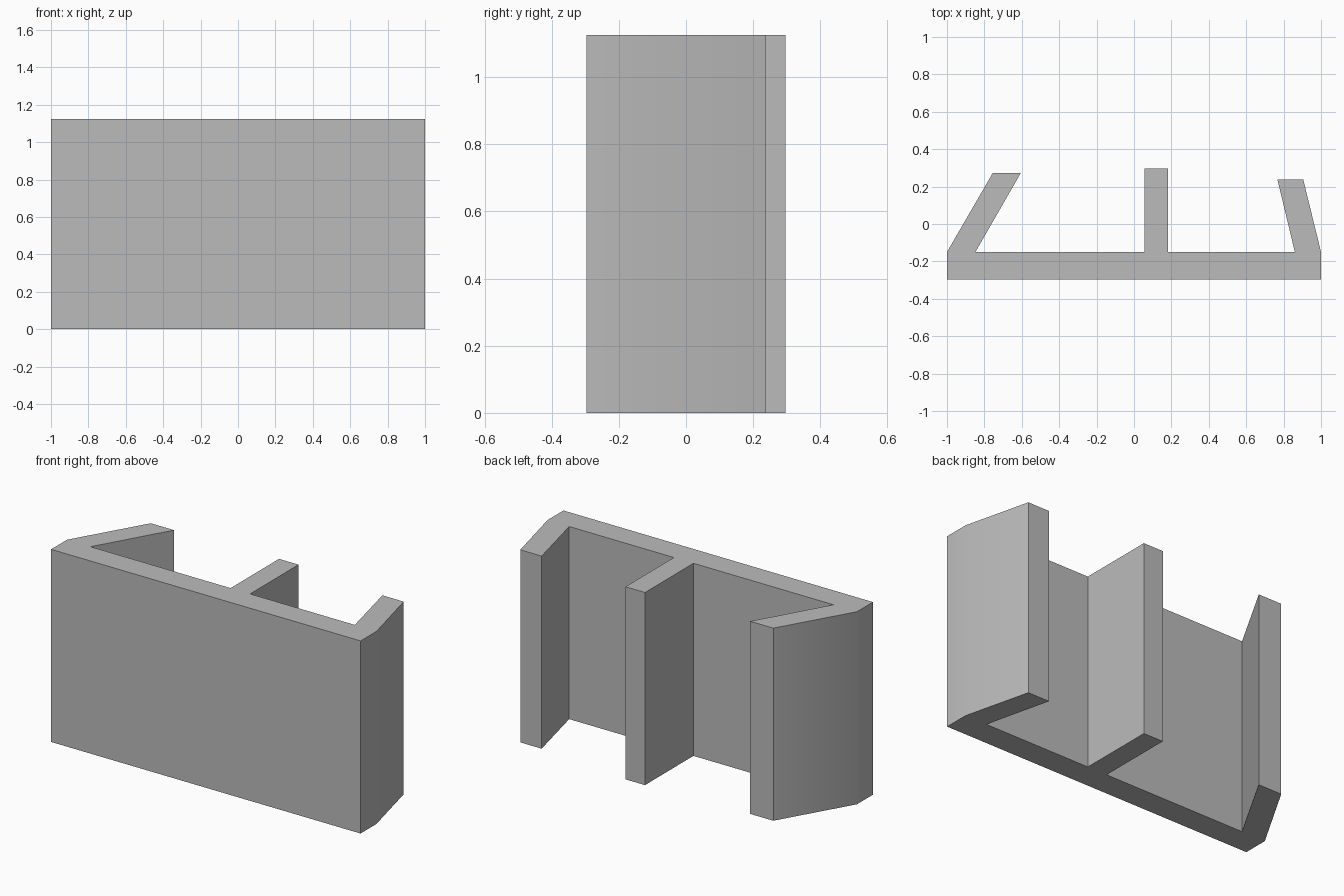
import bpy
import bmesh
from math import radians

HEIGHT = 1.125
FRONT, INNER = -0.297, -0.15   # front and rear faces of the back plate

cube = bpy.data.objects.get("Cube")
if cube:
    bpy.data.objects.remove(cube, do_unlink=True)

grey = bpy.data.materials.new("plain grey")
grey.use_nodes = True
colour = (0.5, 0.5, 0.5, 1.0)
grey.diffuse_color = colour
grey.node_tree.nodes["Principled BSDF"].inputs["Base Color"].default_value = colour


def fin(root, tip, end_y):
    """Outline of one fin from its +x side to its -x side, as (x, x) pairs."""
    return [(root[1], INNER), (tip[1], end_y), (tip[0], end_y), (root[0], INNER)]


# Outline of the bracket: a flat plate with three fins of different slant
outline = [(-1, FRONT), (1, FRONT)]
outline += fin((0.86, 1), (0.767, 0.905), 0.237)         # left fin
outline += fin((0.057, 0.183), (0.057, 0.183), 0.297)    # middle fin
outline += fin((-1, -0.848), (-0.755, -0.605), 0.273)    # right fin

# Extrude the outline straight up
bm = bmesh.new()
base = bm.faces.new([bm.verts.new((x, y, 0)) for x, y in outline])
extruded = bmesh.ops.extrude_face_region(bm, geom=[base], use_keep_orig=True)
top_verts = [v for v in extruded["geom"] if isinstance(v, bmesh.types.BMVert)]
bmesh.ops.translate(bm, verts=top_verts, vec=(0, 0, HEIGHT))
bmesh.ops.recalc_face_normals(bm, faces=bm.faces)

mesh = bpy.data.meshes.new("finned_bracket")
bm.to_mesh(mesh)
bm.free()
mesh.materials.append(grey)

bracket = bpy.data.objects.new("finned_bracket", mesh)
bpy.context.collection.objects.link(bracket)

# Soft outer side corners, crisp edges elsewhere
bpy.ops.object.select_all(action="DESELECT")
bracket.select_set(True)
bpy.context.view_layer.objects.active = bracket
bpy.ops.object.shade_smooth_by_angle(angle=radians(35))
